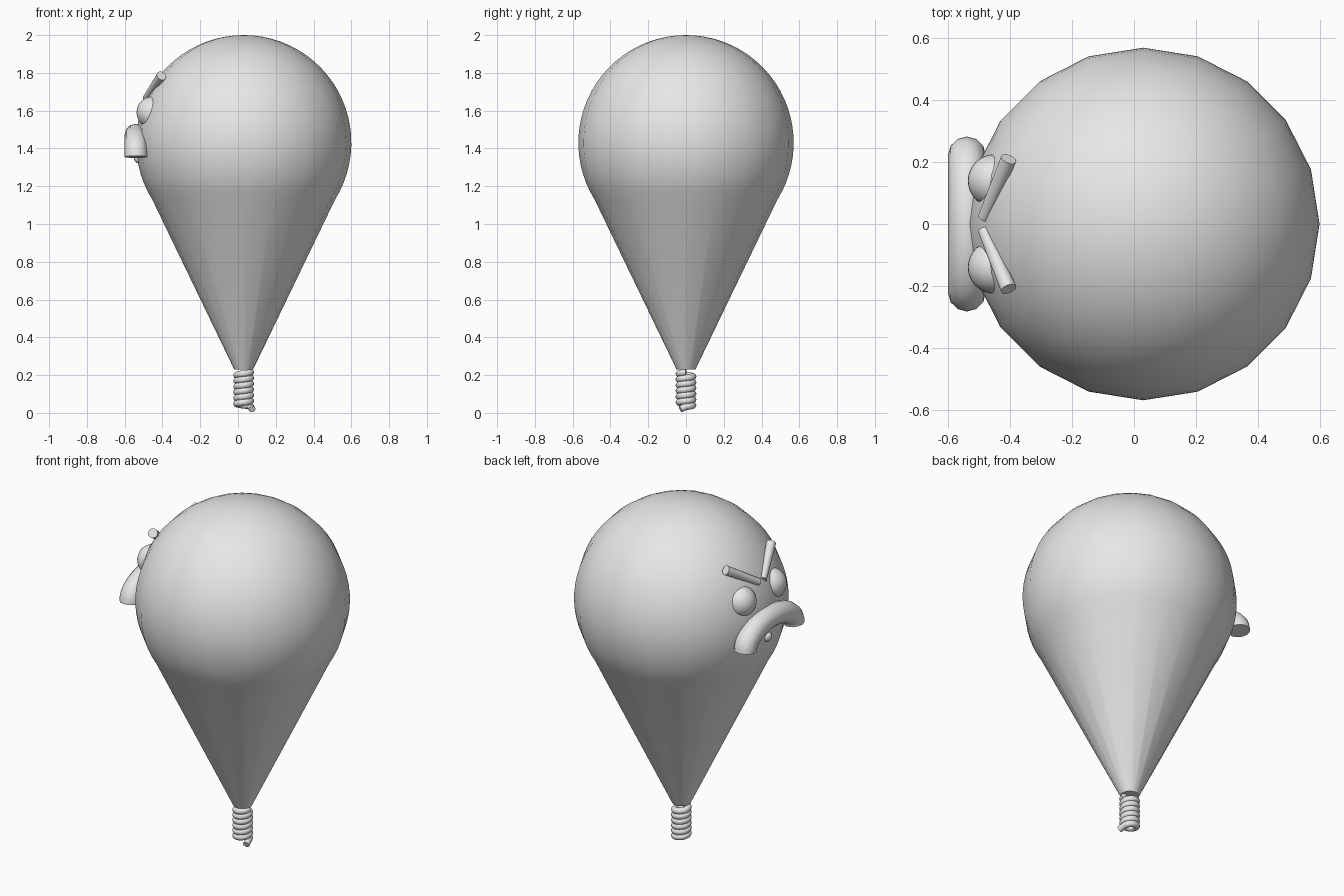
import bpy
import bmesh
from math import sin, cos, pi, tau
from mathutils import Vector

cube = bpy.data.objects.get("Cube")
if cube:
    bpy.data.objects.remove(cube, do_unlink=True)

# One plain grey for every part
grey = bpy.data.materials.new("plain grey")
grey.use_nodes = True
grey.diffuse_color = (0.8, 0.8, 0.8, 1)
grey.node_tree.nodes["Principled BSDF"].inputs["Base Color"].default_value = grey.diffuse_color

AXIS_X = 0.03
CENTRE = Vector((AXIS_X, 0, 1.43))
RADIUS = 0.57


def finish(obj):
    obj.data.materials.append(grey)
    return obj


def smooth(obj):
    bpy.ops.object.select_all(action='DESELECT')
    obj.select_set(True)
    bpy.context.view_layer.objects.active = obj
    bpy.ops.object.shade_smooth_by_angle(angle=pi / 5)


def tube(name, points, radius):
    curve = bpy.data.curves.new(name, 'CURVE')
    curve.dimensions = '3D'
    curve.bevel_depth = radius
    curve.bevel_resolution = 4
    curve.use_fill_caps = True
    spline = curve.splines.new('POLY')
    spline.points.add(len(points) - 1)
    for p, co in zip(spline.points, points):
        p.co = (*co, 1)
    spline.use_smooth = True
    obj = bpy.data.objects.new(name, curve)
    bpy.context.collection.objects.link(obj)
    return finish(obj)


# Balloon body: round top running into a straight cone
steps = 24
low = -0.56
profile = [(RADIUS * cos(a), CENTRE.z + RADIUS * sin(a))
           for a in (pi / 2 + (low - pi / 2) * i / steps for i in range(1, steps + 1))]
profile.append((0.05, 0.23))
bm = bmesh.new()
sides = 20
rings = [[bm.verts.new((AXIS_X + r * cos(tau * k / sides), r * sin(tau * k / sides), z))
          for k in range(sides)] for r, z in profile]
top = bm.verts.new((AXIS_X, 0, CENTRE.z + RADIUS))
for k in range(sides):
    n = (k + 1) % sides
    bm.faces.new((top, rings[0][k], rings[0][n]))
    for a, b in zip(rings, rings[1:]):
        bm.faces.new((a[k], b[k], b[n], a[n]))
bm.faces.new(rings[-1][::-1])
bmesh.ops.recalc_face_normals(bm, faces=bm.faces)
mesh = bpy.data.meshes.new("balloon_body")
bm.to_mesh(mesh)
bm.free()
body = finish(bpy.data.objects.new("balloon_body", mesh))
bpy.context.collection.objects.link(body)
smooth(body)

# Cord wound under the neck, with a short loose end
turns, per_turn = 6, 20
coil = [(AXIS_X + 0.037 * cos(tau * i / per_turn), 0.037 * sin(tau * i / per_turn),
         0.033 + 0.182 * i / (turns * per_turn)) for i in range(turns * per_turn + 1)]
coil.insert(0, (AXIS_X + 0.045, -0.03, 0.02))
tube("neck_cord", coil, 0.018)

# Eyes and slanted brows, mirrored across the face
for side, label in ((1, "back"), (-1, "front")):
    bpy.ops.mesh.primitive_uv_sphere_add(segments=32, ring_count=16, radius=0.085,
                                         location=(-0.452, side * 0.14, 1.59))
    eye = bpy.context.object
    eye.name = "eye_" + label
    finish(eye)
    smooth(eye)

    inner = Vector((-0.486, side * 0.02, 1.665))
    outer = Vector((-0.405, side * 0.21, 1.785))
    along = outer - inner
    bpy.ops.mesh.primitive_cone_add(vertices=24, radius1=0.019, radius2=0.026,
                                    depth=along.length, location=(inner + outer) / 2,
                                    rotation=along.to_track_quat('Z', 'Y').to_euler())
    brow = bpy.context.object
    brow.name = "brow_" + label
    finish(brow)
    smooth(brow)

# Frowning mouth: arched tube with flat ends
arch = [(-0.54, 0.222 * cos(pi * i / 32), 1.355 + 0.115 * sin(pi * i / 32)) for i in range(33)]
tube("mouth", arch, 0.061)

# Small lower lip
bpy.ops.mesh.primitive_uv_sphere_add(segments=16, ring_count=8, radius=0.03,
                                     location=(-0.522, 0, 1.35))
lip = bpy.context.object
lip.name = "lower_lip"
finish(lip)
smooth(lip)
